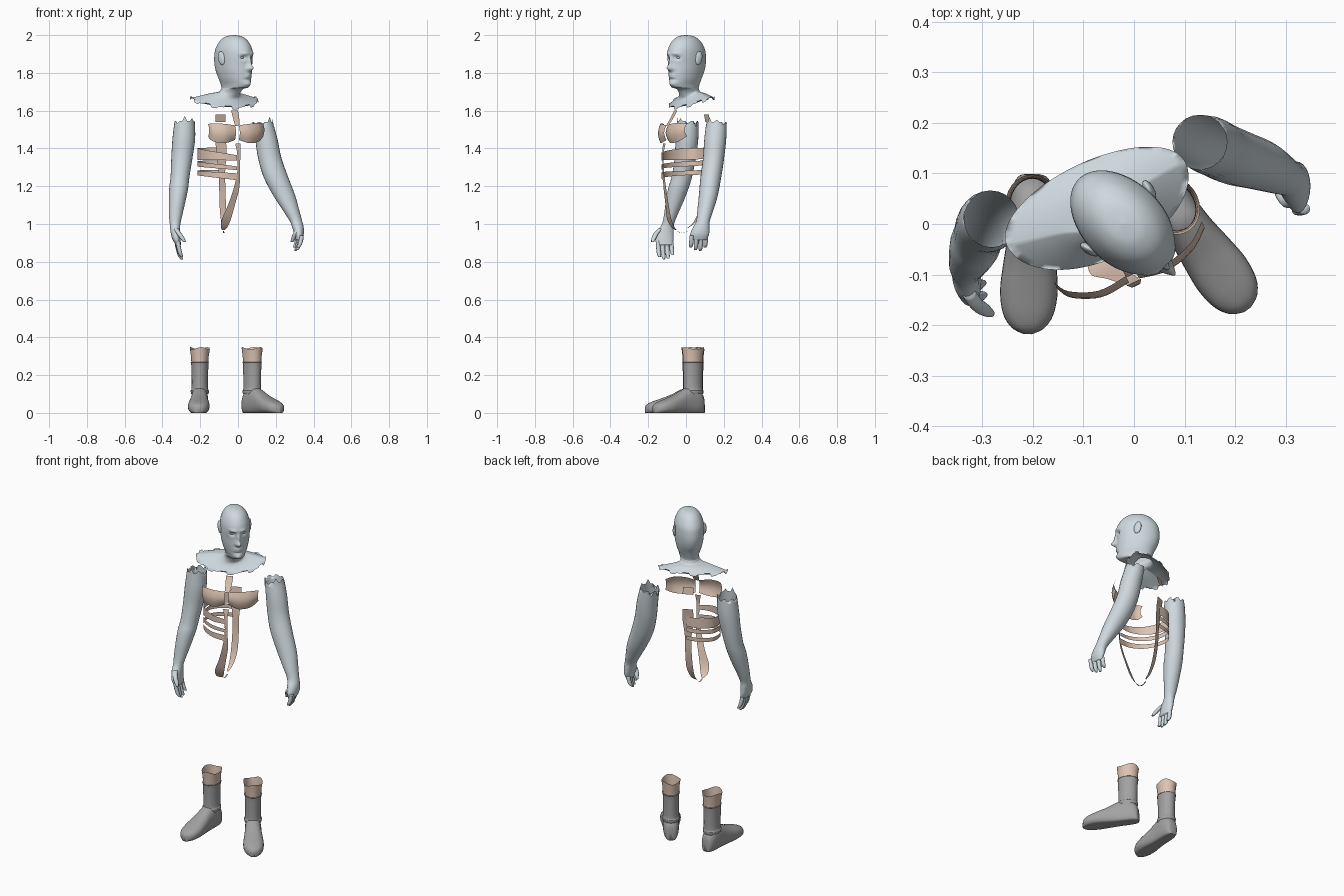
import bpy, math, random
from math import sin, cos, pi, radians, exp
from mathutils import Vector, Matrix

random.seed(4)


def material(name, rgb):
    m = bpy.data.materials.new(name)
    m.diffuse_color = (*rgb, 1)
    return m


SKIN = material("pale_skin", (0.62, 0.69, 0.73))
TAN = material("tan_cloth", (0.72, 0.55, 0.45))
BOOT = material("boot_grey", (0.36, 0.36, 0.36))


def resample(rows, n):
    """Smooth (Catmull-Rom) subdivision of a list of equal-length tuples."""
    out = []
    for i in range(len(rows) - 1):
        p = [rows[max(i - 1, 0)], rows[i], rows[i + 1], rows[min(i + 2, len(rows) - 1)]]
        for k in range(n):
            t = k / n
            out.append([b + 0.5 * t * (c - a + t * (2*a - 5*b + 4*c - d + t * (3*(b - c) + d - a)))
                        for a, b, c, d in zip(*p)])
    return out + [list(rows[-1])]


def grid(name, rows, mat, closed=True, cap_start=False, cap_end=False):
    """Skin a list of vertex rows into one smooth surface."""
    n = len(rows[0])
    faces = []
    for j in range(len(rows) - 1):
        for i in range(n if closed else n - 1):
            k = (i + 1) % n
            faces.append((j*n + i, j*n + k, (j+1)*n + k, (j+1)*n + i))
    if cap_start:
        faces.append(tuple(range(n))[::-1])
    if cap_end:
        faces.append(tuple((len(rows) - 1)*n + i for i in range(n)))
    me = bpy.data.meshes.new(name)
    me.from_pydata([tuple(v) for r in rows for v in r], [], faces)
    for p in me.polygons:
        p.use_smooth = True
    me.materials.append(mat)
    ob = bpy.data.objects.new(name, me)
    bpy.context.collection.objects.link(ob)
    return ob


def ball(name, loc, scale, yaw, mat, tilt=0):
    bpy.ops.mesh.primitive_uv_sphere_add(segments=20, ring_count=12, radius=1)
    ob = bpy.context.object
    ob.name = name
    ob.matrix_world = (Matrix.Translation(loc) @ Matrix.Rotation(yaw, 4, 'Z')
                       @ Matrix.Rotation(tilt, 4, 'Y') @ Matrix.Diagonal((*scale, 1)))
    bpy.ops.object.shade_smooth()
    ob.data.materials.append(mat)


# Head, neck and collar: z, centre x, y, yaw, front, back, half width, front drop
HEAD = [(2.0, -.02, 0, -45, .004, .004, .004, 0), (1.993, -.02, 0, -45, .045, .05, .035, 0),
        (1.97, -.02, 0, -45, .082, .087, .06, 0), (1.93, -.02, 0, -45, .108, .116, .077, 0),
        (1.89, -.02, 0, -45, .115, .125, .081, 0), (1.85, -.02, 0, -45, .109, .125, .08, 0),
        (1.81, -.02, 0, -45, .109, .115, .076, 0), (1.77, -.02, 0, -45, .108, .096, .067, 0),
        (1.74, -.02, 0, -45, .106, .085, .056, 0), (1.722, -.02, 0, -45, .09, .08, .052, 0),
        (1.714, -.025, .003, -46, .052, .076, .052, 0), (1.70, -.045, .018, -52, .052, .06, .058, .02),
        (1.69, -.063, .03, -60, .07, .068, .1, .035), (1.666, -.075, .04, -65, .112, .085, .195, .05)]
# Face relief: amount, side, height, width, height spread
FACE = [(.033, 0, 1.826, .013, .017), (.016, 0, 1.858, .009, .022), (.007, .028, 1.902, .022, .009),
        (-.012, .032, 1.88, .015, .012), (.007, 0, 1.79, .022, .006), (.006, 0, 1.778, .02, .005),
        (-.004, 0, 1.765, .025, .006), (.008, 0, 1.741, .02, .012), (.006, .014, 1.822, .007, .008)]
rows = []
rings = resample(HEAD, 8)
for j, (z, cx, cy, yaw, fr, bk, hw, drop) in enumerate(rings):
    row, a0 = [], radians(yaw)
    for i in range(120):
        a = 2*pi*i/120
        c, s = cos(a), sin(a)
        f, w = (fr if c > 0 else bk)*c, hw*s
        if c > 0 and z > 1.725:
            f += sum(A*exp(-((abs(w) - s0)/ws)**2 - ((z - z0)/wz)**2) for A, s0, z0, ws, wz in FACE)
        zz = z - drop*max(c, 0)
        if j == len(rings) - 1:      # torn lower edge
            zz += .009*((i//4) % 3 - 1)
        row.append((cx + f*cos(a0) - w*sin(a0), cy + f*sin(a0) + w*cos(a0), zz))
    rows.append(row)
grid("head_and_neck", rows, SKIN, cap_start=True)

FACING, SIDE = Vector((.707, -.707, 0)), Vector((.707, .707, 0))
for sgn, nm in ((1, "left"), (-1, "right")):
    base = Vector((-.02, 0, 1.882))
    ball(nm + "_ear", base - FACING*.012 + SIDE*sgn*.083 - Vector((0, 0, .004)), (.021, .01, .036),
         radians(-45 - 15*sgn), SKIN, -.2)
    ball(nm + "_eye", base + FACING*.086 + SIDE*sgn*.031, (.0125, .0135, .009), radians(-45), TAN)


# Arms: centre x, y, z, radius x, radius y
def tube(name, path, n, cap_start, jag=0.0):
    rows = []
    for j, (x, y, z, rx, ry) in enumerate(resample(path, 5)):
        offs = [jag*random.uniform(-1, .6) if j == 0 and i % 3 == 0 else 0 for i in range(n)]
        rows.append([(x + rx*cos(2*pi*i/n), y + ry*sin(2*pi*i/n), z + offs[i]) for i in range(n)])
    grid(name, rows, SKIN, True, cap_start, True)


RIGHT_ARM = [(-.282, .01, 1.545, .054, .056), (-.287, .005, 1.45, .06, .06), (-.297, -.004, 1.35, .056, .056),
             (-.307, -.022, 1.25, .05, .054), (-.314, -.04, 1.19, .05, .054), (-.322, -.06, 1.12, .044, .047),
             (-.33, -.08, 1.05, .036, .036), (-.333, -.095, 1.0, .028, .032), (-.332, -.107, .965, .026, .042),
             (-.326, -.114, .92, .022, .048), (-.316, -.113, .89, .014, .042)]
LEFT_ARM = [(.13, .162, 1.54, .054, .054), (.15, .155, 1.45, .059, .058), (.168, .146, 1.35, .062, .056),
            (.2, .132, 1.25, .065, .055), (.245, .118, 1.15, .058, .05), (.282, .102, 1.07, .043, .042),
            (.307, .09, 1.015, .033, .036), (.318, .08, .98, .03, .044), (.323, .072, .945, .025, .05),
            (.322, .067, .915, .016, .042)]
tube("right_arm", RIGHT_ARM, 24, False, .055)
tube("left_arm", LEFT_ARM, 24, False, .055)


def finger(name, pts, r):
    p = [(*a, r*k, r*k) for a, k in zip(pts, (1, 1.02, .92, .55))]
    tube(name, p, 12, True)


def hand(side, index, pinkie, curl, lengths, thumb):
    a, b, curl = Vector(index), Vector(pinkie), Vector(curl)
    for i, ln in enumerate(lengths):
        p = a.lerp(b, i/3)
        dn = Vector((0, 0, -ln))
        finger(f"{side}_finger_{i+1}", [p, p + dn*.4 + curl*.2, p + dn*.8 + curl*.6, p + dn + curl], .0115)
    finger(side + "_thumb", thumb, .0135)


hand("right", (-.318, -.148, .91), (-.324, -.078, .905), (.022, .008, 0), (.085, .095, .09, .07),
     [(-.328, -.135, .975), (-.312, -.158, .95), (-.295, -.17, .925), (-.283, -.177, .905)])
hand("left", (.337, .03, .94), (.315, .105, .93), (-.018, -.005, 0), (.065, .075, .075, .055),
     [(.318, .05, .975), (.305, .045, .95), (.294, .055, .925), (.286, .06, .905)])

# Harness straps: path points plus half width
ACROSS = Vector((.91, .42, 0))


def strap(name, path, across=ACROSS):
    rows = [[Vector(p[:3]) + across*p[3]*k for k in (-1, 0, 1)] for p in resample(path, 6)]
    grid(name, rows, TAN, closed=False)


strap("front_neck_strap", [(-.018, -.055, 1.6, .02), (-.01, -.075, 1.56, .018), (-.003, -.1, 1.52, .014)])
strap("front_strap", [(0, -.115, 1.425, .016), (.004, -.122, 1.37, .009), (.004, -.12, 1.28, .008),
                      (-.008, -.112, 1.19, .016), (-.035, -.1, 1.1, .02), (-.06, -.09, 1.03, .026),
                      (-.073, -.07, .985, .02), (-.077, -.05, .967, .006)])
strap("back_strap_top", [(-.093, .108, 1.58, .03), (-.093, .115, 1.54, .03)])
strap("back_strap", [(-.092, .115, 1.45, .03), (-.088, .107, 1.38, .03), (-.085, .1, 1.28, .019),
                     (-.083, .095, 1.18, .018), (-.08, .078, 1.08, .018), (-.078, .045, 1.01, .012),
                     (-.077, .01, .98, .005)])
strap("crotch_strap", [(-.077, -.05, .963, .004), (-.076, -.02, .953, .004), (-.077, .01, .963, .004)])

WAIST = [(-.005, -.12), (-.08, -.13), (-.155, -.1), (-.205, -.035), (-.212, .04), (-.16, .097), (-.085, .115)]
for nm, front_z, back_z, h0, h1 in (("upper", 1.35, 1.375, .014, .03), ("middle", 1.295, 1.325, .01, .013),
                                    ("lower", 1.25, 1.275, .018, .012)):
    pts = [(x, y, front_z + (back_z - front_z)*i/6 + .006*sin(pi*i/6), h0 + (h1 - h0)*min(1, i/3))
           for i, (x, y) in enumerate(WAIST)]
    strap(nm + "_waist_band", pts, Vector((0, 0, 1)))


# Chest pads: x, y, top, bottom
def pad(name, pts):
    rows = []
    for x, y, top, bot in resample(pts, 5):
        rows.append([(x + .42*.014*sin(pi*k/6), y - .91*.014*sin(pi*k/6), top + (bot - top)*k/6)
                     for k in range(7)])
    grid(name, rows, TAN, closed=False)


pad("right_chest_pad", [(-.158, -.115, 1.53, 1.46), (-.13, -.133, 1.532, 1.437), (-.07, -.132, 1.53, 1.428),
                        (-.016, -.103, 1.522, 1.445)])
pad("left_chest_pad", [(.004, -.095, 1.522, 1.445), (.06, -.08, 1.53, 1.428), (.11, -.04, 1.535, 1.437),
                       (.134, .005, 1.53, 1.465)])


# Boots, local forward is -y: distance from ankle, half width, height
FOOT = [(-.062, .012, .05), (-.055, .03, .09), (-.025, .042, .125), (.03, .045, .135), (.07, .047, .12),
        (.12, .053, .095), (.17, .057, .076), (.215, .05, .06), (.243, .032, .046), (.255, .008, .03)]
SHAFT = [(.1, .046, .054), (.118, .049, .057), (.125, .044, .053), (.18, .043, .053), (.262, .046, .056),
         (.266, .049, .059), (.268, .045, .055)]
SOCK = [(.25, .044, .054), (.3, .047, .056), (.348, .053, .061)]


def spow(v, e):
    return math.copysign(abs(v)**e, v)


def boot(side, loc, rot):
    place = Matrix.Translation(loc) @ Matrix.Rotation(rot, 4, 'Z')
    ang = [2*pi*i/28 for i in range(28)]
    foot = [[(w*spow(cos(a), .8), -f, max(0, h*(.45 + .55*spow(sin(a), .85)))) for a in ang]
            for f, w, h in resample(FOOT, 4)]
    parts = [grid(side + "_boot_foot", foot, BOOT, True, True, True),
             grid(side + "_boot_shaft", [[(rx*cos(a), ry*sin(a), z) for a in ang]
                                         for z, rx, ry in resample(SHAFT, 3)], BOOT),
             grid(side + "_sock", [[(rx*cos(a), ry*sin(a), z - (.012*(1 + cos(3*a + 1))/2 if z > .34 else 0))
                                    for a in ang] for z, rx, ry in SOCK], TAN)]
    for p in parts:
        p.matrix_world = place


boot("right", (-.202, .037, 0), radians(-2))
boot("left", (.075, .037, 0), radians(36))
